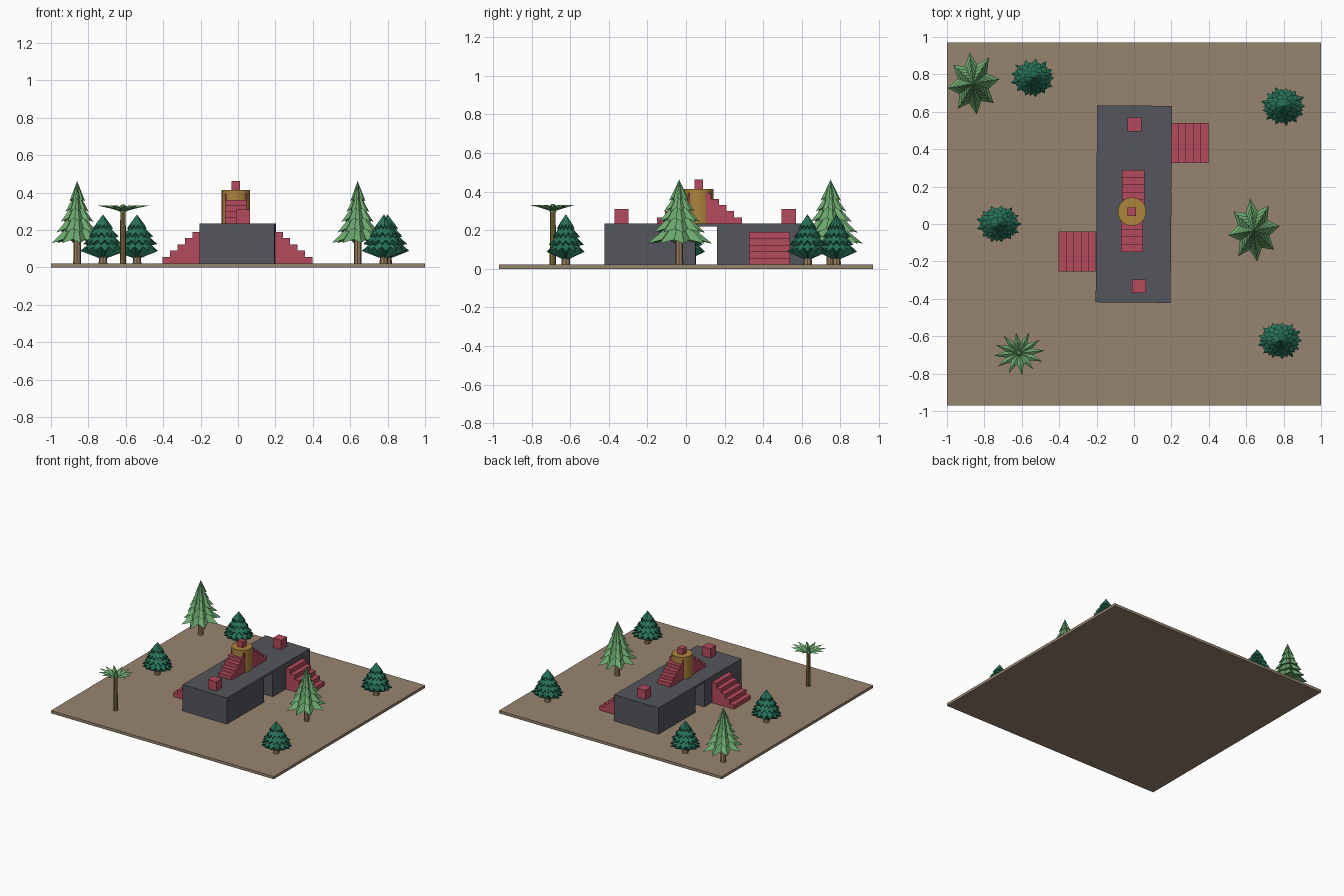
import bpy, bmesh, random
from math import sin, cos, pi, radians
from mathutils import Vector, Matrix

if "Cube" in bpy.data.objects:
    bpy.data.objects.remove(bpy.data.objects["Cube"])

random.seed(4)


def mat(name, hexcode):
    m = bpy.data.materials.new(name)
    rgb = [int(hexcode[i:i + 2], 16) / 255 for i in (0, 2, 4)]
    m.diffuse_color = [c ** 2.2 for c in rgb] + [1]
    m.use_nodes = True
    m.node_tree.nodes["Principled BSDF"].inputs["Base Color"].default_value = m.diffuse_color
    return m


EARTH = mat("earth", "96836E")
STONE = mat("stone", "55575C")
RED = mat("red_brick", "B34B5C")
GOLD = mat("gold", "AC843F")
LIGHT = mat("light_leaf", "6DA96F")
DARK = mat("dark_leaf", "2B7058")
BARK = mat("bark", "957D60")
PALMBARK = mat("palm_bark", "80713F")


def finish(name, bm, material):
    bmesh.ops.recalc_face_normals(bm, faces=bm.faces)
    me = bpy.data.meshes.new(name)
    bm.to_mesh(me)
    bm.free()
    me.materials.append(material)
    ob = bpy.data.objects.new(name, me)
    bpy.context.collection.objects.link(ob)
    return ob


def box(name, material, x0, x1, y0, y1, z0, z1, turn=0):
    bm = bmesh.new()
    bmesh.ops.create_cube(bm, size=1)
    bmesh.ops.scale(bm, vec=(x1 - x0, y1 - y0, z1 - z0), verts=bm.verts)
    bmesh.ops.rotate(bm, matrix=Matrix.Rotation(radians(turn), 3, 'Z'), verts=bm.verts)
    bmesh.ops.translate(bm, vec=((x0 + x1) / 2, (y0 + y1) / 2, (z0 + z1) / 2), verts=bm.verts)
    return finish(name, bm, material)


def tube(name, material, x, y, z0, z1, r0, r1, sides):
    bm = bmesh.new()
    bmesh.ops.create_cone(bm, cap_ends=True, segments=sides, radius1=r0, radius2=r1, depth=z1 - z0)
    bmesh.ops.translate(bm, vec=(x, y, (z0 + z1) / 2), verts=bm.verts)
    return finish(name, bm, material)


def stairs(name, origin, heading, run, width, rise, steps):
    """Solid stepped profile; the tall end is at origin, descending along heading."""
    pts = [(0, 0), (0, rise)]
    for i in range(steps):
        x = run * (i + 1) / steps
        pts += [(x, rise * (steps - i) / steps), (x, rise * (steps - i - 1) / steps)]
    bm = bmesh.new()
    vs = [bm.verts.new((px, -width / 2, pz)) for px, pz in pts]
    # the profile vertices at tread ends double as the next riser
    f = bm.faces.new(vs)
    new = bmesh.ops.extrude_face_region(bm, geom=[f])["geom"]
    bmesh.ops.translate(bm, vec=(0, width, 0), verts=[v for v in new if isinstance(v, bmesh.types.BMVert)])
    ob = finish(name, bm, RED)
    ob.location = origin
    ob.rotation_euler.z = radians(heading)
    return ob


def star_tier(bm, n, r, valley, z_tip, z_valley, z_top, z_under, phase, sy, jitter=0):
    top = bm.verts.new((0, 0, z_top))
    under = bm.verts.new((0, 0, z_under))
    ring = []
    for i in range(2 * n):
        a = phase + pi * i / n
        tip = i % 2 == 0
        rr = r * (1 + random.uniform(-jitter, jitter)) if tip else r * valley
        ring.append(bm.verts.new((rr * cos(a), rr * sy * sin(a), z_tip if tip else z_valley)))
    for i in range(2 * n):
        a, b = ring[i], ring[(i + 1) % (2 * n)]
        bm.faces.new((a, b, top))
        bm.faces.new((b, a, under))


# ground and building
box("ground", EARTH, -1, 1, -0.97, 0.97, 0, 0.022)
box("front_block", STONE, -0.203, 0.197, -0.42, 0.05, 0.022, 0.235, -0.5)
box("back_block", STONE, -0.199, 0.201, 0.163, 0.633, 0.022, 0.235, -0.5)
box("bridge_slab", STONE, -0.2, 0.2, 0.04, 0.175, 0.218, 0.235)

# side stairs and roof stairs
stairs("right_stairs", (0.2, 0.433, 0.022), 0, 0.198, 0.213, 0.168, 5)
stairs("left_stairs", (-0.205, -0.147, 0.022), 180, 0.198, 0.213, 0.168, 5)
stairs("roof_stairs_front", (-0.011, 0.05, 0.235), -90, 0.2, 0.118, 0.158, 5)
stairs("roof_stairs_back", (-0.004, 0.09, 0.235), 90, 0.2, 0.118, 0.158, 5)

# central drum and red cubes
drum = tube("drum", GOLD, -0.011, 0.066, 0.235, 0.414, 0.076, 0.076, 32)
box("drum_cube", RED, -0.034, 0.012, 0.043, 0.089, 0.414, 0.462)
box("front_cube", RED, -0.011, 0.064, -0.37, -0.297, 0.235, 0.31)
box("back_cube", RED, -0.034, 0.041, 0.495, 0.57, 0.235, 0.31)

# tall light firs: five stacked eight-pointed tiers
for k, (x, y) in enumerate([(-0.86, 0.75), (0.64, -0.035)]):
    tube(f"fir_trunk_{k}", BARK, x, y, 0.022, 0.17, 0.021, 0.019, 8)
    bm = bmesh.new()
    tiers = [(0.138, 0.13, 0.27), (0.111, 0.187, 0.32), (0.087, 0.243, 0.37),
             (0.063, 0.297, 0.415), (0.042, 0.352, 0.462)]
    for r, z, top in tiers:
        star_tier(bm, 8, r, 0.62, z, z + 0.02, top, z + 0.035, radians(98), 1.25, 0.04)
    finish(f"fir_leaves_{k}", bm, LIGHT).location = (x, y, 0)

# bushy dark trees: jagged tiers closing down to a short trunk
for k, (x, y) in enumerate([(-0.54, 0.78), (0.8, 0.63), (-0.722, 0), (0.78, -0.623)]):
    tube(f"bush_trunk_{k}", BARK, x, y, 0.022, 0.08, 0.023, 0.02, 8)
    bm = bmesh.new()
    tiers = [(0.119, 0.088, 0.19, 0.042), (0.106, 0.125, 0.22, 0.1),
             (0.083, 0.165, 0.25, 0.14), (0.055, 0.207, 0.283, 0.18)]
    for j, (r, z, top, under) in enumerate(tiers):
        star_tier(bm, 13, r, 0.74, z, z + 0.022, top, under, j * pi / 13, 0.87, 0.06)
    finish(f"bush_leaves_{k}", bm, DARK).location = (x, y, 0)

# palm: slim trunk with folded fronds arching outward
px, py = -0.615, -0.69
tube("palm_trunk", PALMBARK, px, py, 0.022, 0.305, 0.017, 0.014, 8)
bm = bmesh.new()
for i in range(12):
    a = 2 * pi * i / 12 + 0.12
    s = random.uniform(0.94, 1.05)
    d = Vector((cos(a), 0.85 * sin(a), 0)) * s
    w = Vector((-sin(a), cos(a), 0))
    up = Vector((0, 0, 1))
    root = bm.verts.new(up * 0.295)
    mid = bm.verts.new(d * 0.07 + up * 0.33)
    tip = bm.verts.new(d * 0.135 + up * 0.33)
    for side in (-1, 1):
        edge = bm.verts.new(d * 0.065 + w * 0.018 * side + up * 0.315)
        bm.faces.new((root, mid, edge))
        bm.faces.new((mid, tip, edge))
finish("palm_fronds", bm, LIGHT).location = (px, py, 0)
tube("palm_crown", LIGHT, px, py, 0.295, 0.335, 0.018, 0.008, 8)
